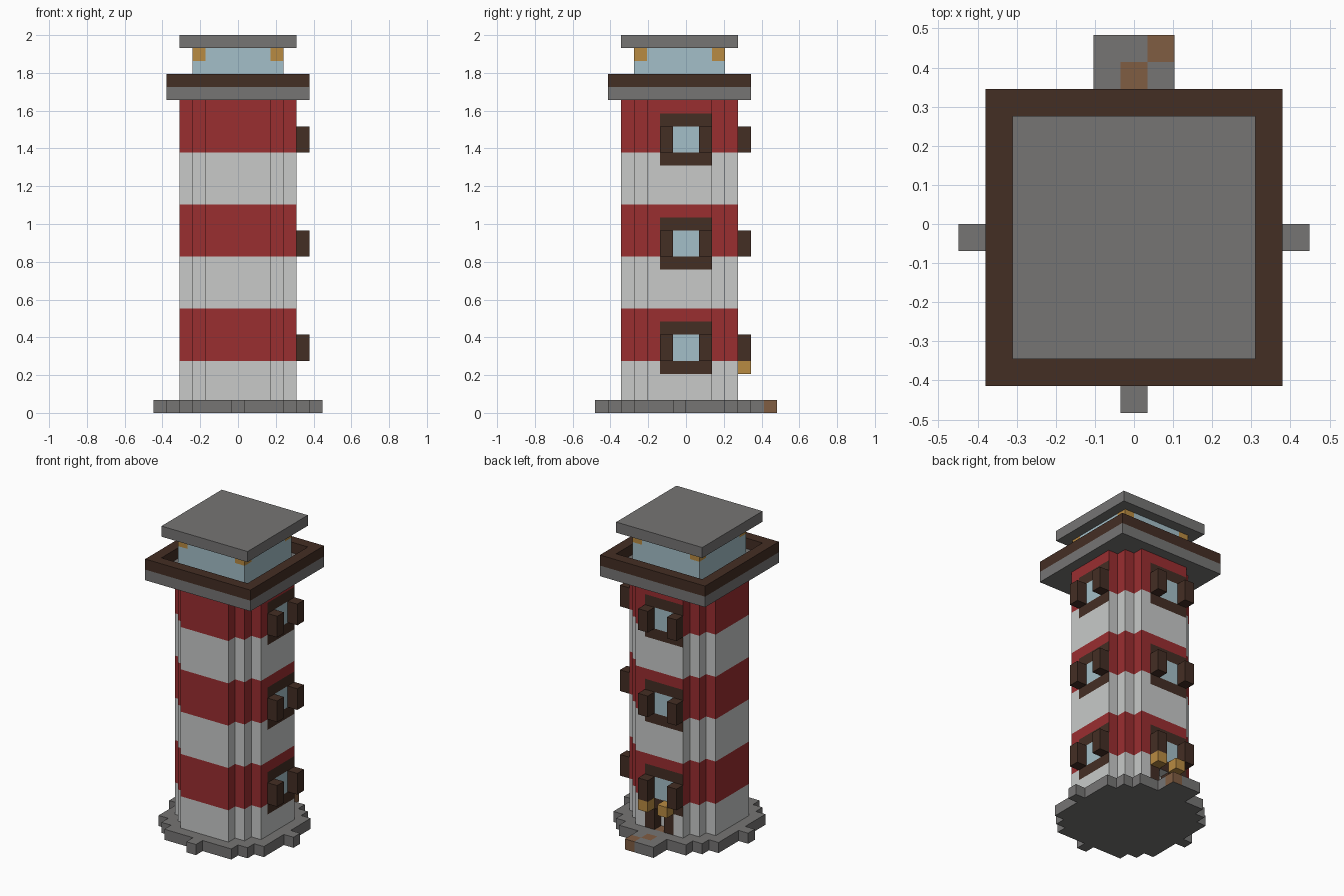
import bpy
import bmesh
from mathutils import Vector

if "Cube" in bpy.data.objects:
    bpy.data.objects.remove(bpy.data.objects["Cube"], do_unlink=True)

V = 2 / 29  # edge of one block

PALETTE = {
    "stone_grey": (0x76, 0x75, 0x74),
    "white_paint": (0xC8, 0xCA, 0xC9),
    "red_paint": (0x9A, 0x2E, 0x30),
    "dark_wood": (0x44, 0x2E, 0x24),
    "path_brown": (0x80, 0x5D, 0x42),
    "glass_blue": (0xA4, 0xBF, 0xC8),
    "lamp_amber": (0xB9, 0x8B, 0x42),
}


def to_linear(c):
    c /= 255
    return c / 12.92 if c <= 0.04045 else ((c + 0.055) / 1.055) ** 2.4


def make_material(name, rgb):
    mat = bpy.data.materials.new(name)
    colour = (*map(to_linear, rgb), 1)
    mat.use_nodes = True
    mat.diffuse_color = colour
    bsdf = next(n for n in mat.node_tree.nodes if n.type == 'BSDF_PRINCIPLED')
    bsdf.inputs["Base Color"].default_value = colour
    bsdf.inputs["Roughness"].default_value = 0.9
    return mat


MATS = {name: make_material(name, rgb) for name, rgb in PALETTE.items()}


def block_part(name, cells, paint):
    """Skin a set of blocks; paint is a colour or a rule (cell, normal) -> colour."""
    cells = set(cells)
    rule = paint if callable(paint) else (lambda cell, n: paint)
    mesh = bpy.data.meshes.new(name)
    bm = bmesh.new()
    slots = []
    for cell in sorted(cells):
        centre = Vector((cell[0], cell[1] - 0.5, cell[2] + 0.5))
        for axis in range(3):
            for sign in (-1, 1):
                n = Vector((0, 0, 0))
                n[axis] = sign
                if tuple(int(c + d) for c, d in zip(cell, n)) in cells:
                    continue
                u = Vector((0, 0, 0))
                u[(axis + 1) % 3] = 0.5
                w = n.cross(u)
                mid = centre + n / 2
                corners = (mid - u - w, mid + u - w, mid + u + w, mid - u + w)
                face = bm.faces.new([bm.verts.new(p * V) for p in corners])
                colour = rule(cell, n)
                if colour not in slots:
                    slots.append(colour)
                face.material_index = slots.index(colour)
    # Weld the blocks and merge flat areas of one colour
    bmesh.ops.remove_doubles(bm, verts=bm.verts, dist=V / 100)
    bmesh.ops.dissolve_limit(bm, angle_limit=0.01, verts=bm.verts,
                             edges=bm.edges, delimit={'MATERIAL'})
    bm.to_mesh(mesh)
    bm.free()
    for colour in slots:
        mesh.materials.append(MATS[colour])
    obj = bpy.data.objects.new(name, mesh)
    bpy.context.collection.objects.link(obj)
    return obj


def disc(radius, limit, levels):
    span = range(-radius, radius + 1)
    return {(i, j, k) for i in span for j in span for k in levels
            if i * i + j * j <= limit}


def square(half, levels):
    span = range(-half, half + 1)
    return {(i, j, k) for i in span for j in span for k in levels}


# Round base with a doorstep at the back and a worn path
path = {(1, 7), (0, 6), (0, 4)}
doorstep = {(i, j, 0) for i in (-1, 0, 1) for j in (6, 7)}
block_part("base", disc(6, 36, [0]) | doorstep,
           lambda c, n: "path_brown" if c[:2] in path and n.z >= 0 else "stone_grey")

# Striped tower with a doorway; window panes and frames are coloured wall faces
FLOORS = (4, 12, 20)


def tower_colour(cell, n):
    i, j, k = cell
    across = None
    if i == 4 and n.x > 0:
        across = j
    elif j == 4 and n.y > 0:
        across = -i
    if across in (-1, 0, 1, 2):
        for f in FLOORS:
            if f - 1 <= k <= f + 2:
                pane = across in (0, 1) and k in (f, f + 1)
                return "glass_blue" if pane else "dark_wood"
    if j == 4 and abs(i) == 1 and k < 3 and n.y >= 0:
        return "dark_wood"
    return "red_paint" if (k // 4) % 2 else "white_paint"


doorway = {(0, 4, 1), (0, 4, 2)}
block_part("tower", disc(4, 20, range(1, 24)) - doorway, tower_colour)

# Pairs of open shutters on the side and back walls
for number, f in enumerate(FLOORS, 1):
    for across in (-1, 2):
        hand = "near" if across < 0 else "far"
        block_part(f"side_shutter_{number}_{hand}",
                   [(5, across, f), (5, across, f + 1)], "dark_wood")
        block_part(f"back_shutter_{number}_{hand}",
                   [(-across, 5, f), (-across, 5, f + 1)], "dark_wood")

# Lamps beside the door
for side, i in (("left", 1), ("right", -1)):
    block_part(f"door_lamp_{side}", [(i, 5, 3)], "lamp_amber")

# Gallery floor and railing
block_part("gallery_floor", square(5, [24]), "stone_grey")
block_part("gallery_railing", square(5, [25]) - square(4, [25]), "dark_wood")

# Lantern room with lit upper corners
block_part("lantern_room", square(3, range(25, 28)),
           lambda c, n: "lamp_amber" if abs(c[0]) == abs(c[1]) == 3 and c[2] == 27
           else "glass_blue")

# Flat roof
block_part("roof", square(4, [28]), "stone_grey")
